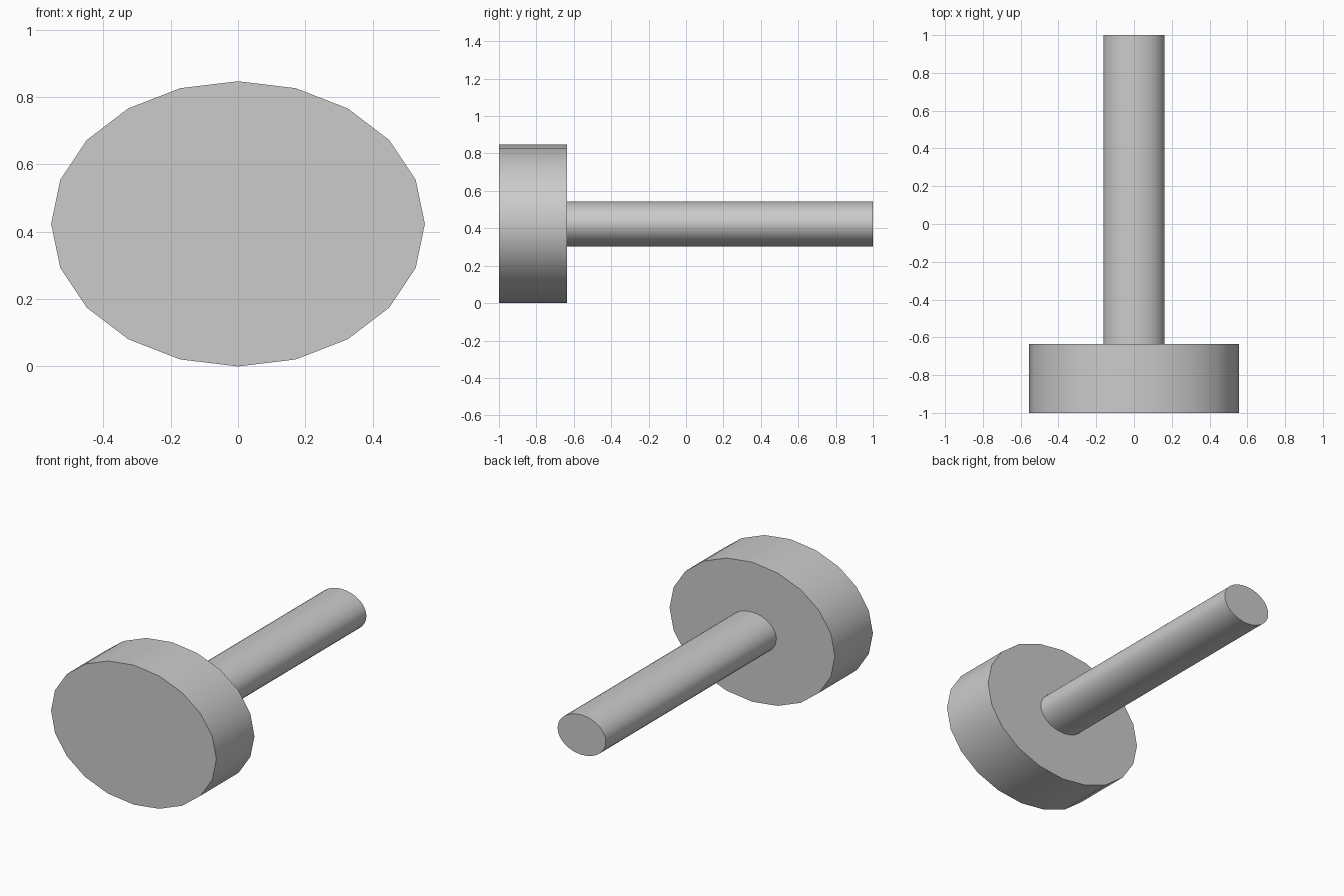
import bpy
import math

if "Cube" in bpy.data.objects:
    bpy.data.objects.remove(bpy.data.objects["Cube"])

CENTRE_Z = 0.4235


def elliptic_bar(name, rx, rz, y0, y1, sides):
    """Elliptical cylinder running along y, with a vertex at the very top."""
    bpy.ops.mesh.primitive_cylinder_add(
        vertices=sides, radius=1, depth=1,
        location=(0, (y0 + y1) / 2, CENTRE_Z),
        rotation=(math.pi / 2, 0, 0))
    obj = bpy.context.object
    obj.name = name
    obj.scale = (rx, rz, y1 - y0)
    bpy.ops.object.transform_apply(location=False, rotation=True, scale=True)
    bpy.ops.object.shade_smooth_by_angle(angle=math.radians(35))
    return obj


# Wide low-poly head at the front
elliptic_bar("head", 0.555, 0.4235, -1.0, -0.635, 20)

# Slim shaft running to the back, seated just inside the head
elliptic_bar("shaft", 0.162, 0.121, -0.64, 1.0, 32)
